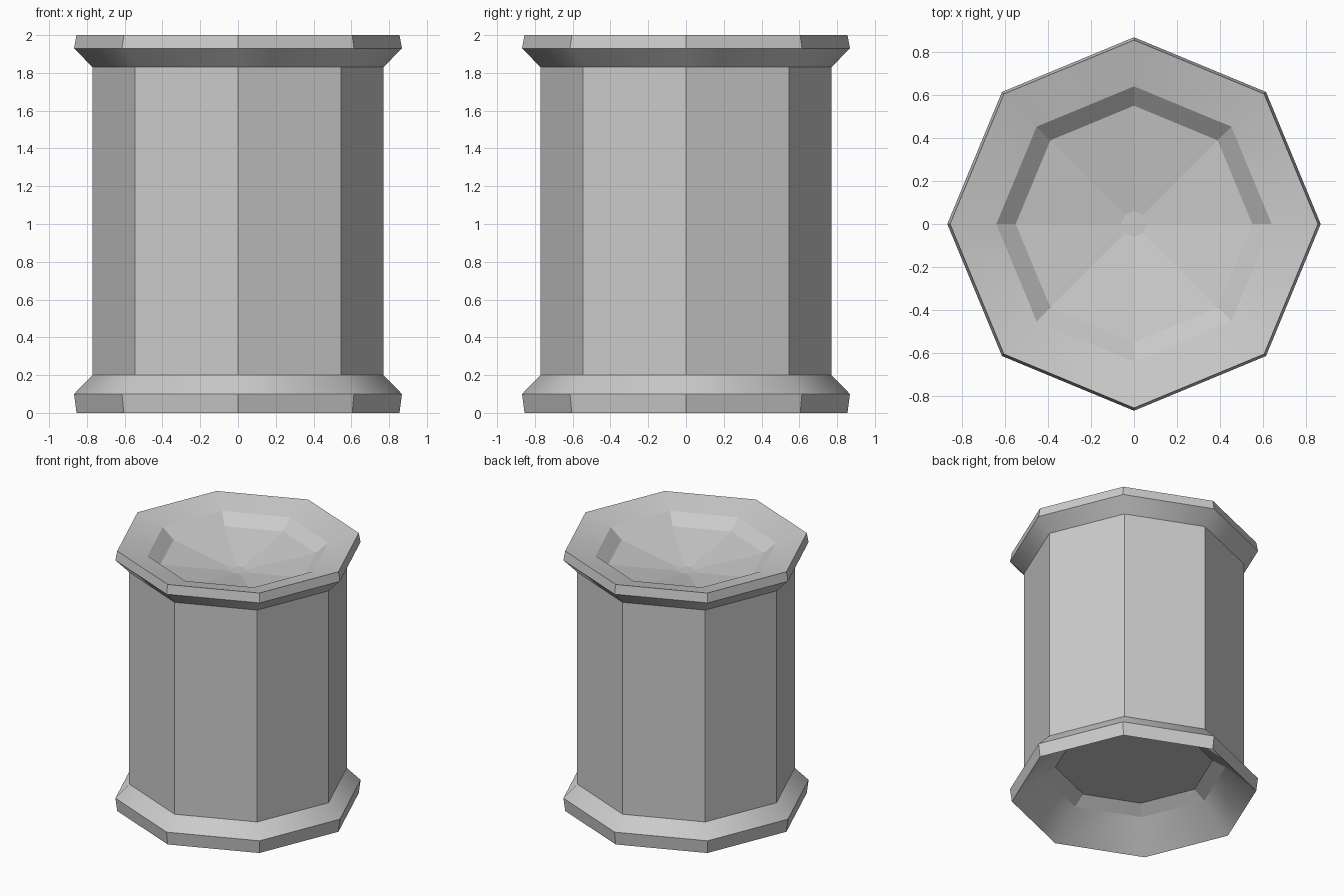
import bpy, bmesh, math

if "Cube" in bpy.data.objects:
    bpy.data.objects.remove(bpy.data.objects["Cube"])

SIDES = 8

# (radius, height) from the underside recess, up the outside, into the top dish
profile = [
    (0.55, 0.26), (0.64, 0.20), (0.855, 0.0),             # underside recess
    (0.868, 0.10), (0.77, 0.20),                          # foot moulding
    (0.77, 1.83), (0.868, 1.93), (0.855, 2.0),            # shaft and cap moulding
    (0.64, 1.945), (0.55, 1.87), (0.06, 1.785),           # stepped top dish
]
FLAT_BANDS = {0, 4, 8, 9}   # bands that stay faceted


def lathe(name, points):
    bm = bmesh.new()
    rings = []
    for r, z in points:
        rings.append([bm.verts.new((r * math.cos(math.tau * i / SIDES),
                                    r * math.sin(math.tau * i / SIDES), z))
                      for i in range(SIDES)])
    for b in range(len(rings) - 1):
        lo, hi = rings[b], rings[b + 1]
        for i in range(SIDES):
            j = (i + 1) % SIDES
            f = bm.faces.new((lo[i], lo[j], hi[j], hi[i]))
            f.smooth = b not in FLAT_BANDS
    # end caps
    bm.faces.new(rings[0][::-1])
    bm.faces.new(rings[-1])
    bmesh.ops.recalc_face_normals(bm, faces=bm.faces)
    # keep creases sharp
    for e in bm.edges:
        e.smooth = e.calc_face_angle(0) < math.radians(35)
    mesh = bpy.data.meshes.new(name)
    bm.to_mesh(mesh)
    bm.free()
    obj = bpy.data.objects.new(name, mesh)
    bpy.context.collection.objects.link(obj)
    return obj


# Octagonal pedestal with mouldings, dished top and hollowed underside
lathe("octagonal_pedestal", profile)
